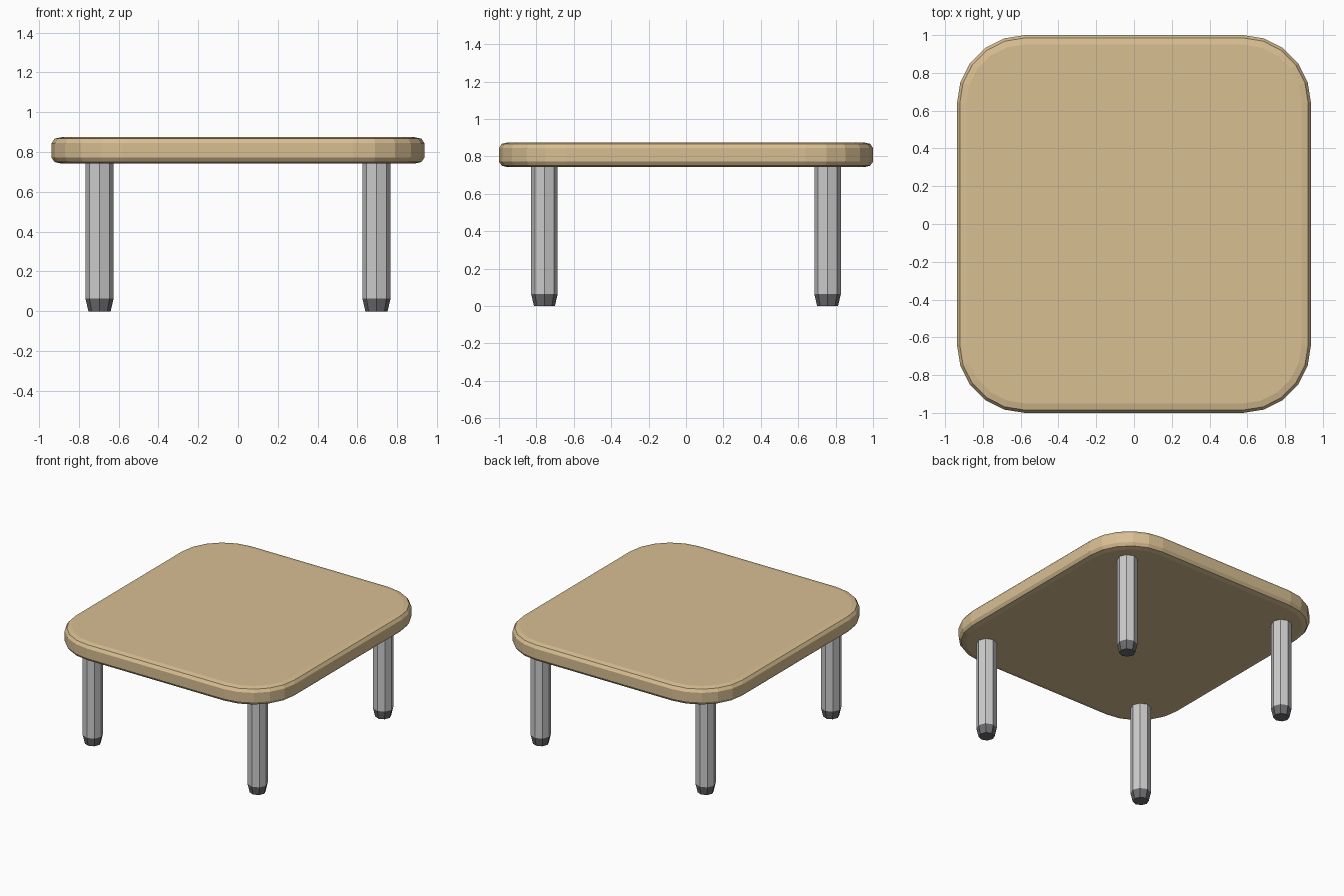
import bpy, bmesh
from math import sin, cos, pi

if "Cube" in bpy.data.objects:
    bpy.data.objects.remove(bpy.data.objects["Cube"])


def material(name, rgb):
    m = bpy.data.materials.new(name)
    m.diffuse_color = (*rgb, 1)
    m.use_nodes = True
    m.node_tree.nodes["Principled BSDF"].inputs["Base Color"].default_value = m.diffuse_color
    return m


def loft(name, rings, mat=None):
    """Skin a stack of equal-length point rings and cap both ends."""
    bm = bmesh.new()
    loops = [[bm.verts.new(p) for p in ring] for ring in rings]
    for a, b in zip(loops, loops[1:]):
        for i in range(len(a)):
            j = (i + 1) % len(a)
            bm.faces.new((a[i], a[j], b[j], b[i]))
    bm.faces.new(loops[0][::-1])
    bm.faces.new(loops[-1])
    me = bpy.data.meshes.new(name)
    bm.to_mesh(me)
    bm.free()
    ob = bpy.data.objects.new(name, me)
    bpy.context.collection.objects.link(ob)
    if mat:
        me.materials.append(mat)
    return ob


def rounded_rect(inset, z, hx=0.937, hy=1.0, radius=0.36, steps=5):
    r = radius - inset
    ring = []
    for k, (sx, sy) in enumerate([(1, 1), (-1, 1), (-1, -1), (1, -1)]):
        for s in range(steps + 1):
            a = pi / 2 * (k + s / steps)
            ring.append((sx * (hx - radius) + r * cos(a),
                         sy * (hy - radius) + r * sin(a), z))
    return ring


def octagon(x, y, r, z):
    return [(x + r * cos(i * pi / 4), y + r * sin(i * pi / 4), z) for i in range(8)]


wood = material("wood", (0.69, 0.52, 0.29))
rubber = material("rubber", (0.15, 0.15, 0.16))
metal = material("metal", (0.55, 0.55, 0.55))

# Tabletop with rounded corners and softened rim
rim = [(0.05, 0.742), (0.015, 0.75), (0, 0.772),
       (0, 0.845), (0.015, 0.867), (0.05, 0.875)]
loft("tabletop", [rounded_rect(i, z) for i, z in rim], wood)

# Four octagonal legs with tapered feet
for fb, sy in (("front", -1), ("back", 1)):
    for lr, sx in (("left", -1), ("right", 1)):
        x, y = sx * 0.696, sy * 0.757
        loft(f"{fb}_{lr}_leg", [octagon(x, y, 0.071, z) for z in (0.065, 0.745)], metal)
        loft(f"{fb}_{lr}_foot", [octagon(x, y, 0.056, 0), octagon(x, y, 0.071, 0.065)], rubber)
